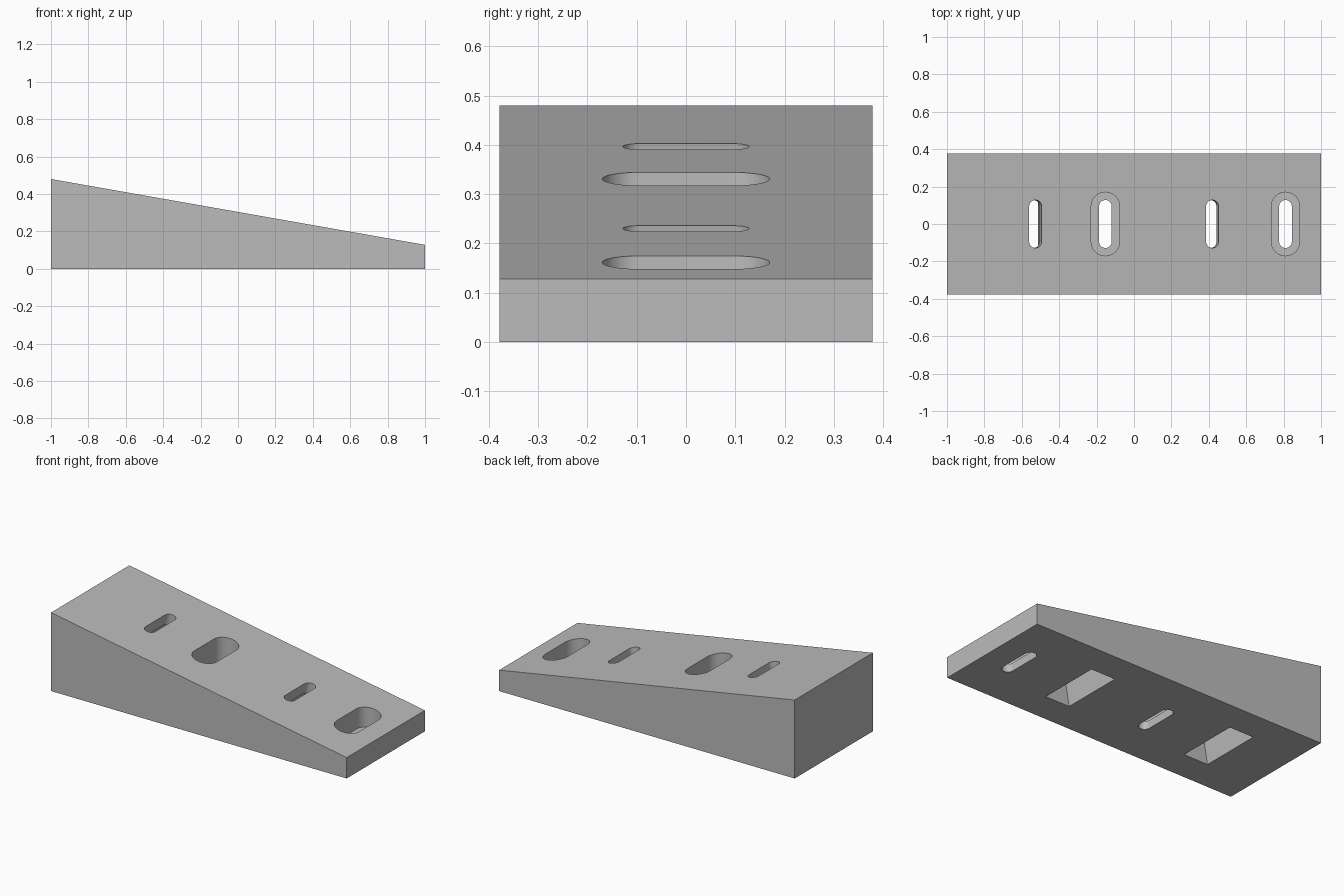
import bpy, bmesh, math

if "Cube" in bpy.data.objects:
    bpy.data.objects.remove(bpy.data.objects["Cube"])

LOW, HIGH, HALF_Y = 0.128, 0.48, 0.378
SLOPE = math.atan((HIGH - LOW) / 2)


def top_z(x):
    return (HIGH + LOW) / 2 - x * math.tan(SLOPE)


def prism(name, outline, direction):
    """Solid made by extruding a closed outline of 3D points."""
    bm = bmesh.new()
    face = bm.faces.new([bm.verts.new(p) for p in outline])
    ext = bmesh.ops.extrude_face_region(bm, geom=[face])
    bmesh.ops.translate(bm, vec=direction,
                        verts=[g for g in ext["geom"] if isinstance(g, bmesh.types.BMVert)])
    bmesh.ops.recalc_face_normals(bm, faces=bm.faces)
    mesh = bpy.data.meshes.new(name)
    bm.to_mesh(mesh)
    bm.free()
    obj = bpy.data.objects.new(name, mesh)
    bpy.context.collection.objects.link(obj)
    return obj


def slot_outline(radius, half_len, z, steps=20):
    pts = []
    for side in (1, -1):
        for i in range(steps + 1):
            a = math.pi * i / steps
            pts.append((side * radius * math.cos(a),
                        side * (half_len - radius + radius * math.sin(a)), z))
    return pts


def rect_outline(hx, hy, z):
    return [(-hx, -hy, z), (hx, -hy, z), (hx, hy, z), (-hx, hy, z)]


def cut(target, cutter, location, tilt=0.0):
    cutter.location = location
    cutter.rotation_euler = (0, tilt, 0)
    cutter.hide_render = True
    bpy.context.view_layer.update()
    mod = target.modifiers.new("cut", 'BOOLEAN')
    mod.operation = 'DIFFERENCE'
    mod.solver = 'EXACT'
    mod.object = cutter
    bpy.context.view_layer.objects.active = target
    bpy.ops.object.modifier_apply(modifier=mod.name)
    bpy.data.objects.remove(cutter)


# Wedge body
wedge = prism("wedge_block",
              [(-1, -HALF_Y, 0), (1, -HALF_Y, 0), (1, -HALF_Y, LOW), (-1, -HALF_Y, HIGH)],
              (0, 2 * HALF_Y, 0))

# Vertical counterbored mounting slots
for x in (-0.153, 0.81):
    cut(wedge, prism("counterbore", slot_outline(0.076, 0.17, 0.05), (0, 0, 0.6)), (x, 0, 0))
    cut(wedge, prism("mount_slot", slot_outline(0.034, 0.128, -0.1), (0, 0, 0.25)), (x, 0, 0))

# Slots square to the slope, each opening into a rectangular pocket underneath
DEPTH = 0.068
for x in (-0.527, 0.419):
    at = (x, 0, top_z(x))
    cut(wedge, prism("pocket", rect_outline(0.081, 0.192, -0.7), (0, 0, 0.7 - DEPTH)), at, SLOPE)
    cut(wedge, prism("slope_slot", slot_outline(0.034, 0.128, -DEPTH - 0.02), (0, 0, 0.2)), at, SLOPE)

# Plain grey finish, smooth slot ends with crisp edges
grey = bpy.data.materials.new("grey")
grey.diffuse_color = (0.5, 0.5, 0.5, 1)
grey.use_nodes = True
grey.node_tree.nodes["Principled BSDF"].inputs["Base Color"].default_value = grey.diffuse_color
wedge.data.materials.clear()
wedge.data.materials.append(grey)
bpy.ops.object.select_all(action='DESELECT')
wedge.select_set(True)
bpy.context.view_layer.objects.active = wedge
bpy.ops.object.shade_smooth_by_angle(angle=math.radians(30))
